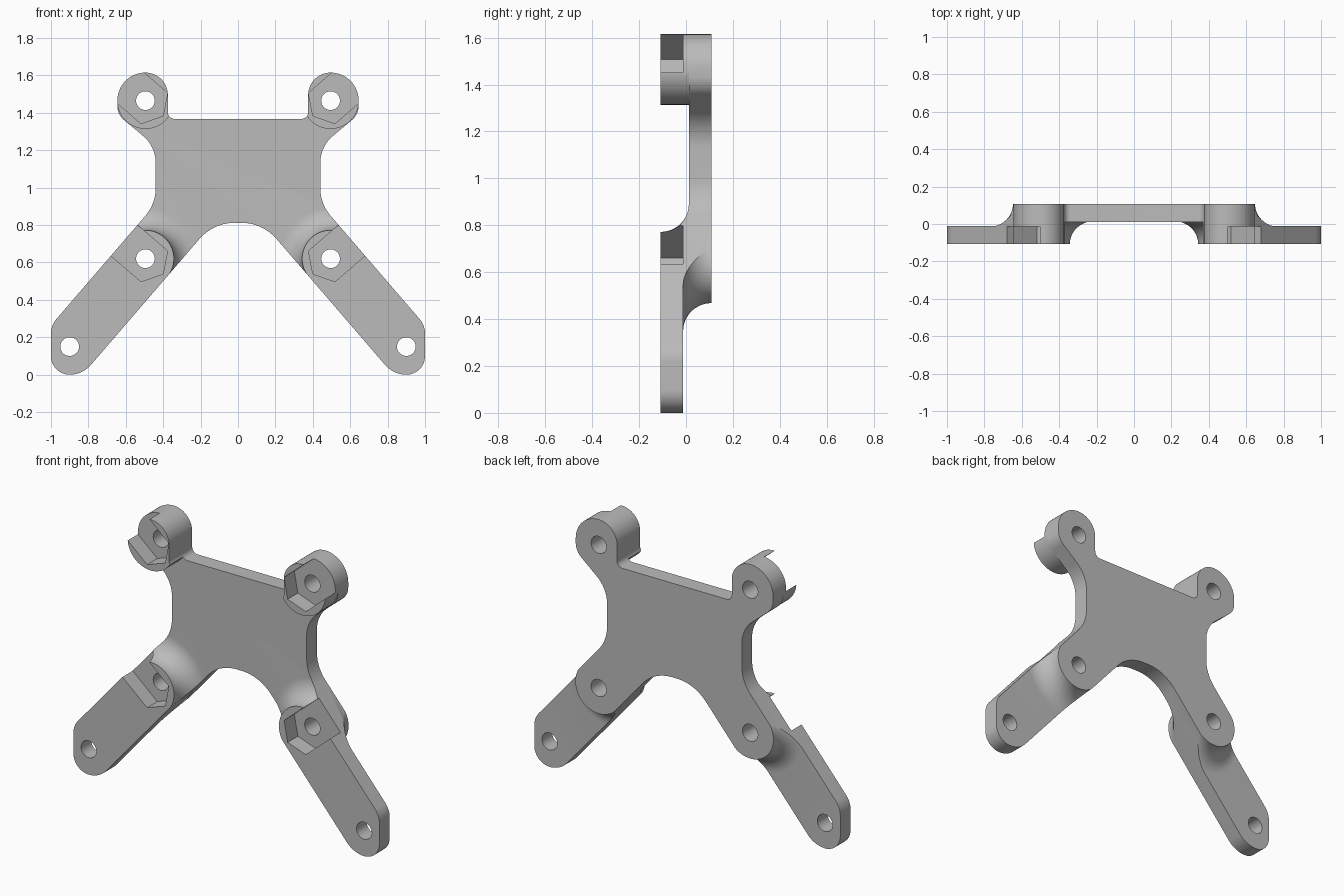
import bpy, bmesh
from math import pi, cos, sin, tan
from mathutils import Vector

old = bpy.data.objects.get("Cube")
if old:
    bpy.data.objects.remove(old, do_unlink=True)

grey = bpy.data.materials.new("plain_grey")
grey.use_nodes = True
grey.diffuse_color = (0.5, 0.5, 0.5, 1)
grey.node_tree.nodes["Principled BSDF"].inputs["Base Color"].default_value = grey.diffuse_color

# Main dimensions: outer face, inner face, boss radius, hollow radius
OUT, INN, BOSS, FLARE = 0.108, 0.012, 0.152, 0.12
TOP = Vector((0.495, 1.465))
MID = Vector((0.495, 0.62))
FOOT = Vector((0.9, 0.15))
along = (FOOT - MID).normalized()
outward = Vector((-along.y, along.x))


def finish(name, bm):
    bmesh.ops.recalc_face_normals(bm, faces=bm.faces)
    mesh = bpy.data.meshes.new(name)
    bm.to_mesh(mesh)
    bm.free()
    mesh.materials.append(grey)
    obj = bpy.data.objects.new(name, mesh)
    bpy.context.collection.objects.link(obj)
    return obj


def prism(name, outlines, y0, y1):
    """Extrude one or more x-z outlines from y0 to y1."""
    bm = bmesh.new()
    for outline in outlines:
        face = bm.faces.new([bm.verts.new((p[0], y0, p[1])) for p in outline])
        new = bmesh.ops.extrude_face_region(bm, geom=[face])["geom"]
        verts = [g for g in new if isinstance(g, bmesh.types.BMVert)]
        bmesh.ops.translate(bm, vec=(0, y1 - y0, 0), verts=verts)
    return finish(name, bm)


def circle(c, r, n=64):
    return [(c[0] + r * cos(2 * pi * i / n), c[1] + r * sin(2 * pi * i / n)) for i in range(n)]


def both(outlines):
    return outlines + [[(-x, z) for x, z in o] for o in outlines]


def rounded(corners, steps=14):
    """Round every (x, z, radius) corner of a closed outline."""
    out = []
    for i, (x, z, r) in enumerate(corners):
        p = Vector((x, z))
        a = (Vector(corners[i - 1][:2]) - p).normalized()
        b = (Vector(corners[(i + 1) % len(corners)][:2]) - p).normalized()
        half = a.angle(b) / 2
        start = p + a * (r / tan(half))
        centre = p + (a + b).normalized() * (r / sin(half))
        u = start - centre
        w = -a
        sweep = pi - 2 * half
        for k in range(steps + 1):
            t = sweep * k / steps
            out.append(centre + u * cos(t) + w * (r * sin(t)))
    return out


def spools(name, side):
    """Flared cores around both middle holes; side -1 faces front."""
    profile = [(0, OUT + 0.3), (BOSS, OUT + 0.3)]
    for k in range(17):
        t = pi / 2 * k / 16
        profile.append((BOSS + FLARE * (1 - cos(t)), OUT - FLARE * sin(t)))
    profile += [(BOSS + FLARE, -0.1), (0, -0.1)]
    bm = bmesh.new()
    n = 96
    for sx in (-1, 1):
        rings = []
        for r, h in profile:
            pts = circle((sx * MID.x, MID.y), r, n) if r else [(sx * MID.x, MID.y)]
            rings.append([bm.verts.new((x, side * h, z)) for x, z in pts])
        for a, b in zip(rings, rings[1:]):
            for i in range(n):
                j = (i + 1) % n
                quad = [a[i % len(a)], a[j % len(a)], b[j % len(b)], b[i % len(b)]]
                bm.faces.new(list(dict.fromkeys(quad)))
    return finish(name, bm)


def subtract(obj, *tools):
    """Cut the tools from the object, then discard them."""
    for tool in tools:
        tool.hide_render = True
        mod = obj.modifiers.new("cut", "BOOLEAN")
        mod.operation = "DIFFERENCE"
        mod.solver = "EXACT"
        mod.object = tool
    bpy.context.view_layer.update()
    deps = bpy.context.evaluated_depsgraph_get()
    mesh = bpy.data.meshes.new_from_object(obj.evaluated_get(deps))
    obj.modifiers.clear()
    obj.data = mesh
    for tool in tools:
        bpy.data.objects.remove(tool, do_unlink=True)


# Full silhouette: top ear, waist, splayed arm and foot, mirrored
edge = MID + outward * 0.15
slope = along.y / along.x
inner = MID - outward * 0.15


def on_line(p, x):
    return p.y + (x - p.x) * slope


def at_height(p, z):
    return p.x + (z - p.y) / slope


half = [
    (0.375, 1.368, 0.035), (0.375, 1.615, 0.12), (0.645, 1.615, 0.149),
    (0.645, 1.391, 0.1), (0.44, 1.22, 0.19),
    (0.44, on_line(edge, 0.44), 0.23), (1.0, on_line(edge, 1.0), 0.12),
    (1.0, 0, 0.099), (at_height(inner, 0), 0, 0.149),
    (at_height(inner, 0.812), 0.812, 0.25),
]
outline = rounded(half + [(-x, z, r) for x, z, r in reversed(half)])
bracket = prism("mounting_bracket", [outline], -OUT, OUT)

# Dividing line across each arm, through the middle hole
rise = outward.y / outward.x
v_line = [(-1.2, MID.y + (1.2 - MID.x) * rise), (0, MID.y - MID.x * rise),
          (1.2, MID.y + (1.2 - MID.x) * rise)]

# Front recess leaves the top ears and flared middle bosses standing
front_cut = prism("front_recess", [v_line + [(1.2, 2), (-1.2, 2)]], -0.3, -INN + 2 * INN)
ears = prism("ear_cores", both([circle(TOP, 0.151, 96)]), -0.5, 0.2)
subtract(front_cut, ears, spools("front_cores", -1))

# Rear recess thins the arms, with flares behind the middle holes
back_cut = prism("rear_recess", [v_line + [(1.2, -0.2), (-1.2, -0.2)]], -INN, 0.3)
subtract(back_cut, spools("rear_cores", 1))

# Screw holes and hexagonal nut slots opening outward
holes = prism("screw_holes", both([circle(c, 0.05, 48) for c in (TOP, MID, FOOT)]), -0.4, 0.4)
R = 0.125
W = R * sin(pi / 3)
nut = [(-R, 0), (-R / 2, -W), (0.3, -W), (0.3, W), (-R / 2, W)]
slots = both([[tuple(c + outward * u + along * v) for u, v in nut] for c in (TOP, MID)])
nut_slots = prism("nut_slots", slots, -0.3, -INN - 0.001)
subtract(bracket, front_cut, back_cut, nut_slots, holes)

# Centre on the ground and smooth the curved walls
bpy.ops.object.select_all(action="DESELECT")
bracket.select_set(True)
bpy.context.view_layer.objects.active = bracket
bpy.ops.object.shade_smooth_by_angle(angle=pi / 6)
